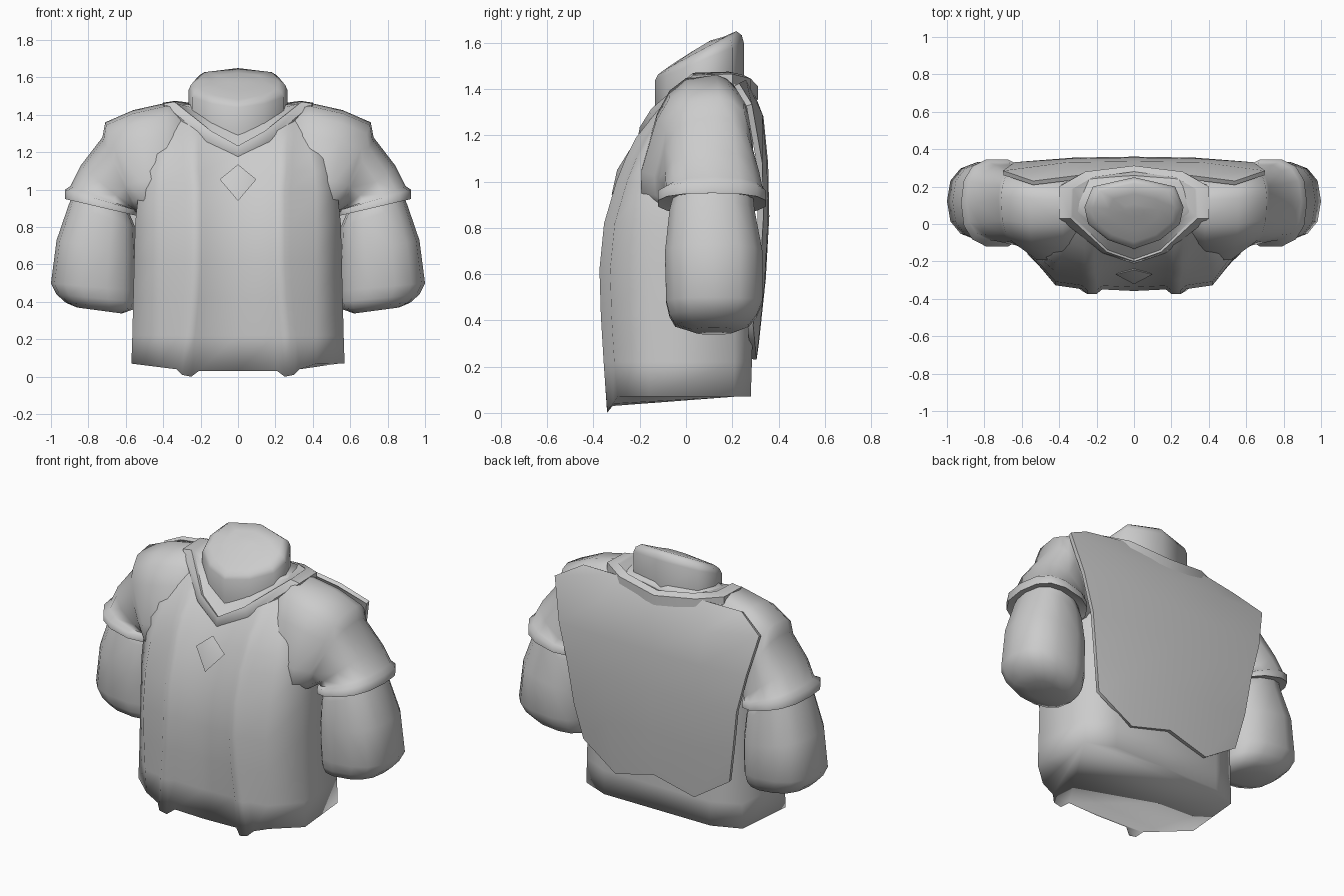
import bpy, bmesh, math
from mathutils import Vector


def finish(name, bm, mirror=False, thickness=0, angle=40):
    bmesh.ops.recalc_face_normals(bm, faces=bm.faces[:])
    if thickness:
        bmesh.ops.solidify(bm, geom=bm.faces[:], thickness=thickness)
        bmesh.ops.recalc_face_normals(bm, faces=bm.faces[:])
    me = bpy.data.meshes.new(name)
    bm.to_mesh(me)
    bm.free()
    for p in me.polygons:
        p.use_smooth = True
    me.set_sharp_from_angle(angle=math.radians(angle))
    ob = bpy.data.objects.new(name, me)
    bpy.context.collection.objects.link(ob)
    if mirror:
        ob.modifiers.new("mirror", 'MIRROR')
    return ob


def loft(name, rings, cap_start=True, cap_end=True, closed=True, **kw):
    bm = bmesh.new()
    vs = [[bm.verts.new(p) for p in r] for r in rings]
    n = len(rings[0])
    for a, b in zip(vs, vs[1:]):
        for i in range(n if closed else n - 1):
            j = (i + 1) % n
            bm.faces.new((a[i], a[j], b[j], b[i]))
    if cap_start:
        bm.faces.new(vs[0])
    if cap_end:
        bm.faces.new(vs[-1])
    return finish(name, bm, **kw)


def full(half):
    # half outline from front centre to back centre, mirrored into a loop
    return list(half) + [(-x, y, z) for x, y, z in half[-2:0:-1]]


def tube_ring(xt, zt, xb, zb, y0, y1, shear=0, e=0.8, n=14):
    # squarish ring spanning an outer/top point and an inner/bottom point
    top, bot = Vector((xt, 0, zt)), Vector((xb, 0, zb))
    out = []
    for i in range(n):
        t = 2 * math.pi * i / n
        c = math.copysign(abs(math.cos(t)) ** e, math.cos(t))
        s = math.copysign(abs(math.sin(t)) ** e, math.sin(t))
        p = (top + bot) / 2 + (top - bot) / 2 * c
        front = (y1 - y0) / 2 * s
        p.y = (y0 + y1) / 2 + front + (shear * c if s < 0.1 else 0)
        out.append(p)
    return out


# Torso with the raised vest edges: z, front y, half width, back y, edge shift
rows = [(0.07, -.325, .57, .28, .05), (0.22, -.34, .565, .285, .03),
        (0.42, -.352, .56, .29, .01), (0.62, -.358, .555, .29, 0),
        (0.82, -.338, .55, .29, 0), (1.0, -.285, .53, .29, 0),
        (1.10, -.245, .50, .29, .01), (1.19, -.20, .47, .29, .01),
        (1.30, -.125, .43, .28, .02), (1.42, .0, .41, .26, 0), (1.455, .04, .38, .24, 0)]
rings = []
for k, (z, f, w, b, s) in enumerate(rows):
    r = .016 if z < 1.2 else .004
    m = min(.42, w * .82)
    side = max(-.16, f + .06)
    xy = [(0, f), (min(.17 + s, m * .5), f + .008), (min(.20 + s, m * .6), f - r),
          (min(.25 + s, m * .75), f - r), (min(.28 + s, m * .85), f + .01),
          (m, f + .03), (w, side), (w * .94, min(.21, b - .02)), (w * .64, b), (0, b)]
    drop = [.04, .04, .07, .06, .03, 0, 0, 0, 0, 0] if k == 0 else [0] * 10
    rings.append(full([(x, y, z - d) for (x, y), d in zip(xy, drop)]))
loft("shirt_torso", rings, angle=100)

# Shoulders and short sleeves with a flared hem
sleeve = [(.22, 1.42, .22, .95, -.06, .22, .06, .7),
          (.38, 1.465, .38, .90, -.16, .26, .08, .62),
          (.56, 1.425, .50, .88, -.165, .28, .08, .62),
          (.71, 1.36, .54, .88, -.115, .28, .06, .62),
          (.725, 1.28, .545, .88, -.11, .29, .04, .7),
          (.84, 1.13, .55, .885, -.095, .32), (.895, 1.02, .55, .89, -.09, .335),
          (.925, 1.0, .54, .89, -.125, .35), (.925, .95, .54, .86, -.125, .35),
          (.88, .95, .57, .88, -.08, .31)]
loft("sleeves", [tube_ring(*r) for r in sleeve], mirror=True, angle=75)

# Rounded arm stumps
arm = [(.87, 1.0, .60, .92, -.05, .29), (.905, .92, .55, .80, -.075, .30),
       (.97, .73, .54, .64, -.095, .335), (1.0, .50, .54, .46, -.09, .335),
       (.97, .44, .545, .40, -.075, .31), (.92, .395, .56, .36, -.05, .275),
       (.86, .37, .62, .338, .03, .21)]
loft("arms", [tube_ring(*r) for r in arm], mirror=True, angle=75)

# Neck with a domed top, sloping up toward the back
neck = [(0, -.133), (.14, -.085), (.245, .0), (.265, .09), (.22, .2), (0, .25)]


def neck_ring(s, z, slope):
    return full([(x * s, .07 + (y - .07) * s, z + slope * y) for x, y, z0 in
                 [(a, b, 0) for a, b in neck]])


loft("neck", [neck_ring(*a) for a in ((.97, 1.28, .3), (1, 1.36, .3), (1, 1.495, .42),
                                      (.95, 1.52, .45), (.82, 1.54, .44), (.5, 1.56, .26),
                                      (.2, 1.58, .12))], angle=75)

# V-shaped collar: outer edge, inner edge, and slope up to the neck
outer = [(0, -.21, 1.18), (.17, -.155, 1.27), (.40, .03, 1.46),
         (.40, .2, 1.465), (.26, .28, 1.445), (0, .312, 1.41)]
inner = [(0, -.2, 1.235), (.145, -.15, 1.315), (.34, .03, 1.47),
         (.335, .185, 1.475), (.22, .25, 1.46), (0, .28, 1.43)]
throat = [(0, -.12, 1.30), (.13, -.08, 1.36), (.25, .02, 1.44),
          (.25, .15, 1.45), (.18, .21, 1.44), (0, .24, 1.42)]
base = [(x, y + .04 * (y < .1), z - .06) for x, y, z in outer]
lip = [(x * .97, y + .012, z - .008) for x, y, z in inner]
loft("collar", [full(h) for h in (base, outer, inner, lip, throat)], False, False, angle=50)

# Diamond pendant on the chest
bm = bmesh.new()
rim = [bm.verts.new(p) for p in ((0, -.245, 1.135), (.098, -.27, 1.055),
                                 (0, -.322, .94), (-.098, -.27, 1.055))]
tip, back = bm.verts.new((0, -.298, 1.05)), bm.verts.new((0, -.22, 1.04))
for i in range(4):
    bm.faces.new((rim[i], rim[(i + 1) % 4], tip))
    bm.faces.new((rim[(i + 1) % 4], rim[i], back))
finish("diamond_pendant", bm, angle=45)

# Back cape: each row runs from the centre to the side edge
cape = [[(0, .28, 1.42), (.3, .26, 1.44), (.54, .23, 1.425)],
        [(0, .335, 1.28), (.36, .33, 1.29), (.70, .285, 1.335)],
        [(0, .355, 1.08), (.34, .35, 1.08), (.64, .33, 1.08)],
        [(0, .36, .85), (.32, .355, .85), (.58, .335, .85)],
        [(0, .345, .58), (.3, .34, .56), (.545, .32, .6)],
        [(0, .315, .30), (.27, .305, .23), (.50, .29, .38)]]
loft("back_cape", [[(-x, y, z) for x, y, z in r[:0:-1]] + r for r in cape],
     False, False, closed=False, thickness=.025, angle=50)
